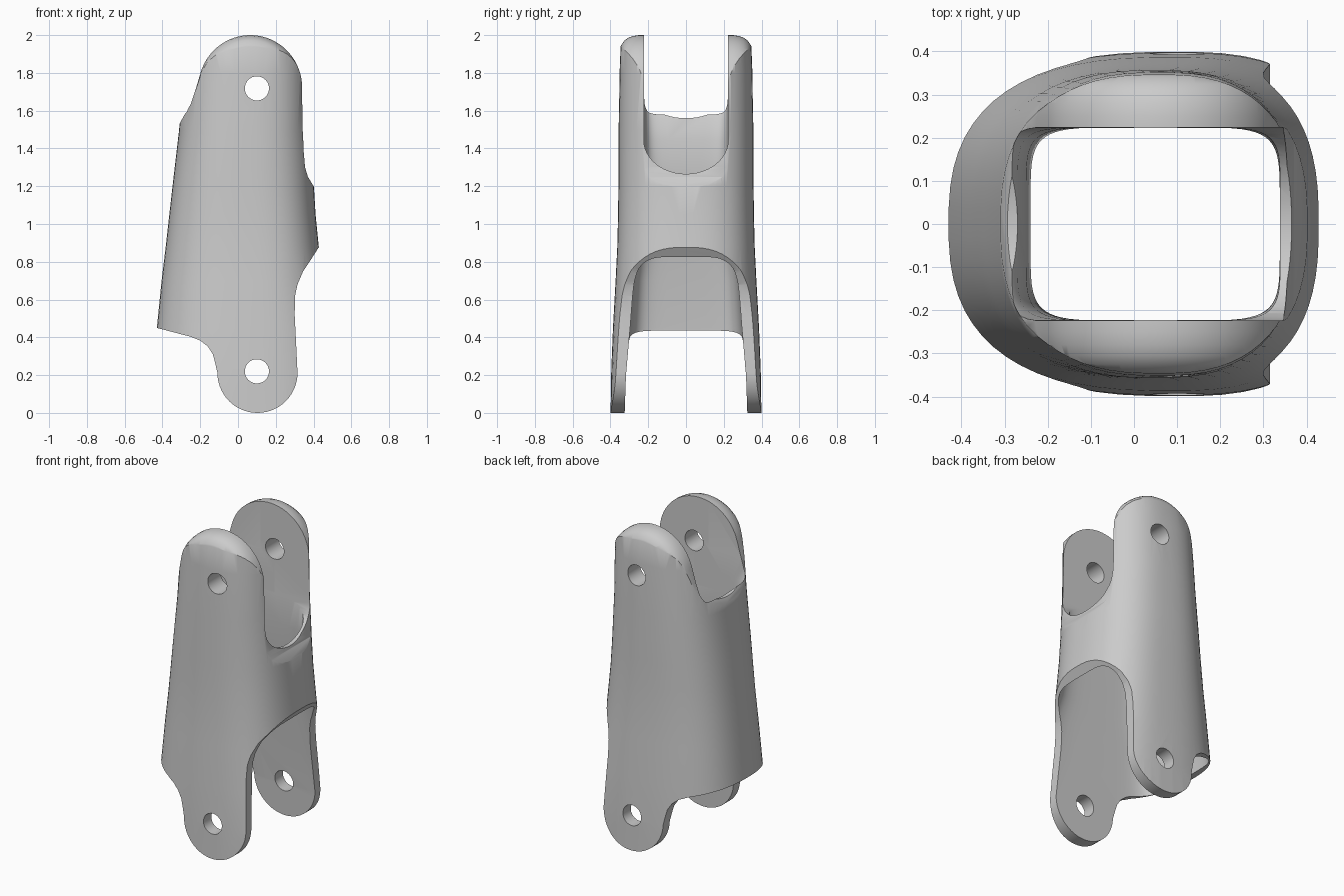
import bpy, bmesh, math

if "Cube" in bpy.data.objects:
    bpy.data.objects.remove(bpy.data.objects["Cube"])


def skin(name, rings):
    """Closed solid skinned through rings of equal point count."""
    bm = bmesh.new()
    loops = [[bm.verts.new(p) for p in r] for r in rings]
    n = len(loops[0])
    for a, b in zip(loops, loops[1:]):
        for i in range(n):
            j = (i + 1) % n
            bm.faces.new((a[i], a[j], b[j], b[i]))
    caps = [bm.faces.new(loops[0][::-1]), bm.faces.new(loops[-1])]
    bmesh.ops.triangulate(bm, faces=caps)
    bmesh.ops.recalc_face_normals(bm, faces=bm.faces)
    me = bpy.data.meshes.new(name)
    bm.to_mesh(me)
    bm.free()
    ob = bpy.data.objects.new(name, me)
    bpy.context.collection.objects.link(ob)
    return ob


def section(z, left, right, half, centre, power, count=64):
    """Rounded cross-section with separate left and right reach."""
    pts = []
    for i in range(count):
        t = 2 * math.pi * (i + 0.5) / count
        c, s = math.cos(t), math.sin(t)
        reach = right - centre if c > 0 else centre - left
        pts.append((centre + reach * math.copysign(abs(c) ** (2 / power), c),
                    half * math.copysign(abs(s) ** (2 / power), s), z))
    return pts


def arc(cx, cz, rx, rz, a0, a1, steps=20):
    return [(cx + rx * math.cos(math.radians(a0 + (a1 - a0) * i / steps)),
             cz + rz * math.sin(math.radians(a0 + (a1 - a0) * i / steps)))
            for i in range(steps + 1)]


def combine(target, tool, operation):
    tool.hide_render = True
    mod = target.modifiers.new(operation, 'BOOLEAN')
    mod.operation, mod.object, mod.solver = operation, tool, 'EXACT'
    bpy.context.view_layer.objects.active = target
    bpy.ops.object.modifier_apply(modifier=mod.name)
    bpy.data.objects.remove(tool, do_unlink=True)


# Tapered outer body: z, left, right, half depth, widest x
body = skin("link_shell", [section(z, l, r, h, c, p) for z, l, r, h, c, p in [
    (-0.05, -0.48, 0.56, 0.40, 0.10, 2.6), (0.20, -0.457, 0.54, 0.397, 0.10, 2.6),
    (0.45, -0.43, 0.49, 0.387, 0.09, 2.6), (0.70, -0.405, 0.445, 0.373, 0.08, 2.6),
    (0.88, -0.383, 0.428, 0.364, 0.07, 2.6), (1.05, -0.364, 0.411, 0.36, 0.06, 2.6),
    (1.20, -0.347, 0.402, 0.358, 0.05, 2.6), (1.50, -0.312, 0.385, 0.357, 0.05, 2.6),
    (1.80, -0.29, 0.38, 0.352, 0.06, 2.6), (2.05, -0.28, 0.37, 0.342, 0.06, 2.6)]])

# Side silhouette, with the upper ears rounded over at their outer rim
outline = (arc(0.065, 1.72, 0.275, 0.28, 0, 165, 32)
           + [(-0.225, 1.71), (-0.25, 1.635), (-0.285, 1.575), (-0.31, 1.53), (-0.40, 1.37),
              (-0.52, 0.475), (-0.43, 0.45), (-0.25, 0.403), (-0.20, 0.383),
              (-0.16, 0.352), (-0.133, 0.31), (-0.12, 0.26)]
           + arc(0.103, 0.212, 0.212, 0.212, 180, 360, 28)
           + [(0.307, 0.38), (0.30, 0.52), (0.302, 0.62), (0.315, 0.68), (0.345, 0.75),
              (0.385, 0.81), (0.43, 0.88), (0.48, 0.97), (0.46, 1.08), (0.40, 1.20),
              (0.37, 1.25), (0.355, 1.30), (0.348, 1.38), (0.347, 1.55)])
layers = [(0.25, 1), (0.28, 0.985), (0.305, 0.955), (0.325, 0.91), (0.342, 0.83), (0.36, 0.70)]
layers = [(-y, s) for y, s in reversed(layers)] + layers
rings = []
for y, s in layers:
    ring = []
    for x, z in outline:
        w = min(1, max(0, (z - 1.35) / 0.35))
        w = w * w * (3 - 2 * w)
        k = 1 - w * (1 - s)
        ring.append((0.065 + (x - 0.065) * k, y * (1.3 - 0.3 * w), 1.70 + (z - 1.70) * k))
    rings.append(ring)
combine(body, skin("silhouette", rings), 'INTERSECT')

# Hollow bore through the whole length
bore = skin("bore", [section(z, l, r, h, 0.05, p) for z, l, r, h, p in [
    (-0.10, -0.42, 0.75, 0.328, 7), (0.20, -0.395, 0.65, 0.318, 7),
    (0.45, -0.375, 0.52, 0.297, 6), (0.70, -0.342, 0.42, 0.28, 6),
    (0.84, -0.322, 0.393, 0.267, 5), (1.00, -0.295, 0.365, 0.25, 5),
    (1.25, -0.24, 0.338, 0.224, 6), (1.45, -0.25, 0.345, 0.223, 7),
    (1.56, -0.27, 0.37, 0.223, 8), (1.75, -0.40, 0.55, 0.223, 10),
    (2.10, -0.60, 0.70, 0.223, 10)]])
combine(body, bore, 'DIFFERENCE')

# U-shaped slots between the ears: the front one reaches lower than the back one
for name, x0, x1, low, depth in [("front_slot", 0.10, 0.7, 1.265, 0.18),
                                 ("back_slot", -0.7, 0.0, 1.56, 0.14)]:
    u = arc(0, low + depth, 0.2235, depth, 180, 360, 24)
    u += [(0.2235, 2.2), (-0.2235, 2.2)]
    combine(body, skin(name, [[(x, y, z) for y, z in u] for x in (x0, x1)]), 'DIFFERENCE')

# Pivot pin holes
for z in (0.22, 1.718):
    ring = arc(0.10, z, 0.064, 0.064, 0, 360, 32)[:-1]
    combine(body, skin("pin_hole", [[(x, y, zz) for x, zz in ring] for y in (-0.6, 0.6)]),
            'DIFFERENCE')

# Smooth shading with crisp cut edges
bpy.ops.object.select_all(action='DESELECT')
body.select_set(True)
bpy.context.view_layer.objects.active = body
bpy.ops.object.shade_smooth_by_angle(angle=math.radians(35))
